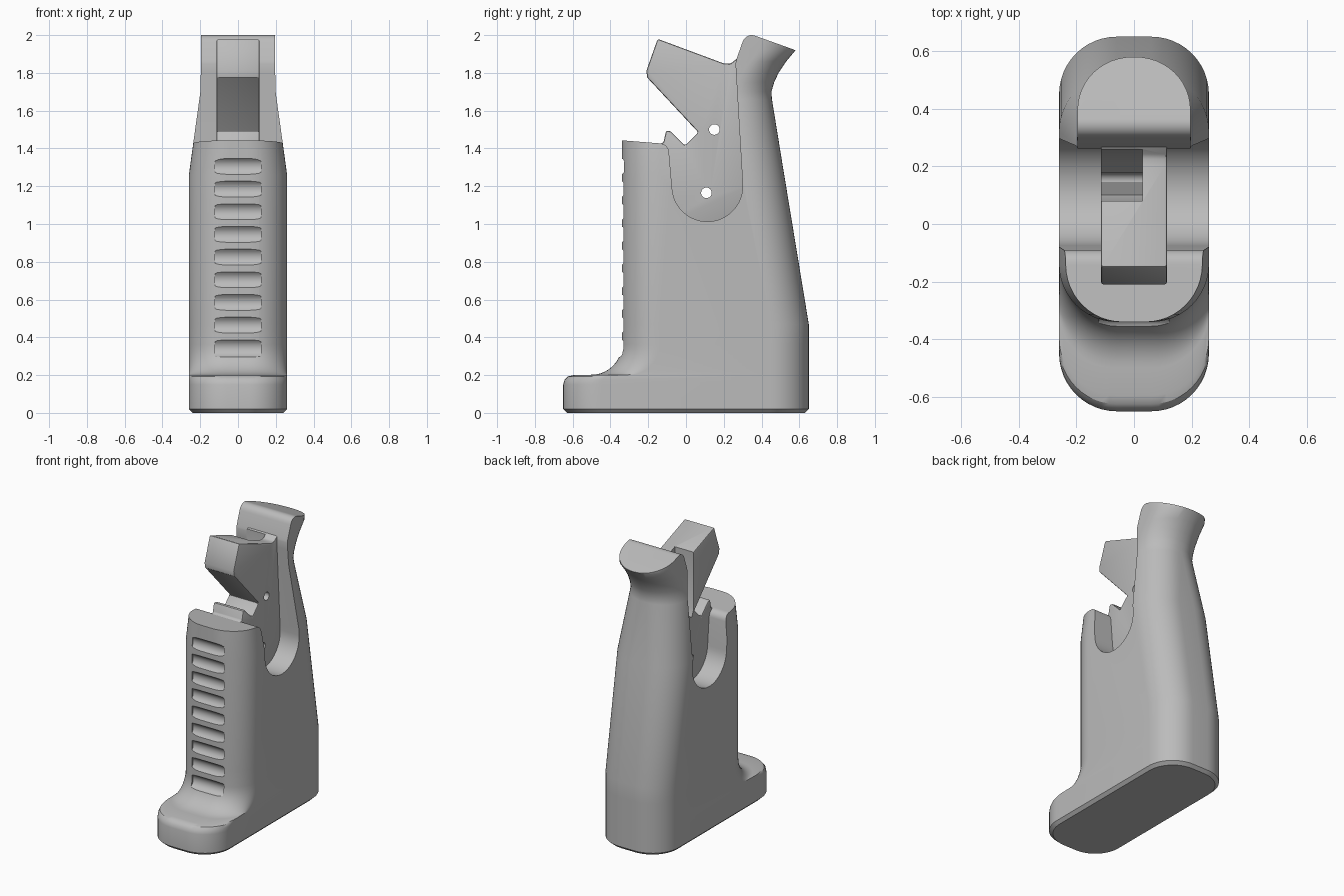
import bpy, bmesh, math

old = bpy.data.objects.get("Cube")
if old:
    bpy.data.objects.remove(old, do_unlink=True)

grey = bpy.data.materials.new("plain_grey")
grey.use_nodes = True
grey.diffuse_color = (0.5, 0.5, 0.5, 1)
grey.node_tree.nodes["Principled BSDF"].inputs["Base Color"].default_value = (0.5, 0.5, 0.5, 1)


def make_object(name, bm):
    bmesh.ops.recalc_face_normals(bm, faces=bm.faces[:])
    mesh = bpy.data.meshes.new(name)
    bm.to_mesh(mesh)
    bm.free()
    mesh.materials.append(grey)
    obj = bpy.data.objects.new(name, mesh)
    bpy.context.collection.objects.link(obj)
    return obj


def skin(bm, rings):
    """Close a stack of equal point rings into a solid."""
    loops = [[bm.verts.new(p) for p in ring] for ring in rings]
    n = len(loops[0])
    for a, b in zip(loops, loops[1:]):
        for i in range(n):
            j = (i + 1) % n
            bm.faces.new((a[i], a[j], b[j], b[i]))
    bm.faces.new(loops[0])
    bm.faces.new(loops[-1])


def extrude_x(bm, profile, x0, x1):
    """Extrude a side (y, z) profile across x."""
    skin(bm, [[(x, y, z) for y, z in profile] for x in (x0, x1)])


def arc(cy, cz, r, a0, a1, n):
    angles = [math.radians(a0 + (a1 - a0) * i / n) for i in range(n + 1)]
    return [(cy + r * math.cos(a), cz + r * math.sin(a)) for a in angles]


def section(z, front, back, w, r):
    """Rounded rectangle at height z."""
    ring = []
    corners = ((w - r, back - r, 0), (r - w, back - r, 90),
               (r - w, front + r, 180), (w - r, front + r, 270))
    for cx, cy, a in corners:
        ring += [(x, y, z) for x, y in arc(cx, cy, r, a, a + 90, 12)]
    return ring


def apply_modifier(obj, kind, **settings):
    mod = obj.modifiers.new(kind, kind)
    for key, value in settings.items():
        setattr(mod, key, value)
    bpy.context.view_layer.objects.active = obj
    bpy.ops.object.modifier_apply(modifier=mod.name)


def cut(obj, bm):
    cutter = make_object("cutter", bm)
    cutter.hide_render = True
    apply_modifier(obj, "BOOLEAN", operation="DIFFERENCE", solver="EXACT", object=cutter)
    bpy.data.objects.remove(cutter, do_unlink=True)


# Grip body: toe, concave sweep, upright handle, tapering back, flared horn
stack = [(0, -0.63, 0.63, 0.24, 0.19), (0.02, -0.65, 0.65, 0.26, 0.2),
         (0.15, -0.65, 0.65, 0.26, 0.2), (0.175, -0.643, 0.65, 0.26, 0.2),
         (0.193, -0.625, 0.65, 0.26, 0.2), (0.2, -0.595, 0.65, 0.26, 0.2)]
for y, z in arc(-0.5, 0.362, 0.16, 270, 360, 10):
    stack.append((z, y, 0.65, 0.26, 0.2))
stack += [(0.47, -0.34, 0.65, 0.26, 0.2), (1.26, -0.34, 0.52, 0.26, 0.2),
          (1.66, -0.34, 0.455, 0.205, 0.19), (1.7, -0.34, 0.452, 0.2, 0.19),
          (1.75, -0.34, 0.467, 0.198, 0.19), (1.8, -0.34, 0.49, 0.197, 0.19),
          (1.86, -0.34, 0.53, 0.196, 0.19), (1.92, -0.34, 0.58, 0.196, 0.19),
          (2.1, -0.34, 0.6, 0.196, 0.19)]
bm = bmesh.new()
skin(bm, [section(*s) for s in stack])
body = make_object("grip_body", bm)

# Side outline above the handle: front shoulder, U slot, horn
outline = [(-0.9, 1.443), (-0.34, 1.443)]
outline += arc(-0.14, 1.377, 0.05, 90, 5, 6)
outline += arc(0.113, 1.2, 0.187, 183, 363, 24)
outline += [(0.262, 1.85), (0.268, 1.875), (0.298, 1.96)]
outline += arc(0.348, 1.95, 0.05, 160, 70, 6)
outline += [(0.58, 1.92), (0.9, 1.81), (0.9, 2.4), (-0.9, 2.4)]
bm = bmesh.new()
extrude_x(bm, outline, -0.5, 0.5)
cut(body, bm)

# Finger grooves down the front
bm = bmesh.new()
for i in range(9):
    extrude_x(bm, arc(-0.37, 1.305 - 0.12 * i, 0.052, 0, 345, 23), -0.122, 0.122)
cut(body, bm)

# Central jaw plate with hook and beak
jaw = [(-0.15, 1.98), (0.2, 1.85), (0.235, 1.848), (0.3, 1.9), (0.34, 1.2),
       (0.2, 0.95), (-0.2, 0.95), (-0.2, 1.41), (-0.12, 1.43), (-0.105, 1.495),
       (-0.08, 1.49), (-0.005, 1.415), (0.065, 1.485), (-0.205, 1.775), (-0.21, 1.81)]
bm = bmesh.new()
extrude_x(bm, jaw, -0.115, 0.115)
plate = make_object("jaw_plate", bm)
apply_modifier(plate, "BEVEL", width=0.01, segments=2, limit_method="ANGLE",
               angle_limit=math.radians(40))

# Pocket opening on one side of the plate
pocket = [(0.08, 2.2), (0.08, 1.5), (0.1, 1.45), (0.16, 1.48),
          (0.22, 1.56), (0.259, 1.7), (0.259, 2.2)]
bm = bmesh.new()
extrude_x(bm, pocket, -0.3, 0.03)
cut(plate, bm)

# Pin holes through the plate
bm = bmesh.new()
for y, z in ((0.15, 1.5), (0.108, 1.165)):
    extrude_x(bm, arc(y, z, 0.028, 0, 345, 23), -0.5, 0.5)
cut(plate, bm)

# Smooth shading with crisp edges
for obj in (body, plate):
    bpy.ops.object.select_all(action="DESELECT")
    obj.select_set(True)
    bpy.context.view_layer.objects.active = obj
    bpy.ops.object.shade_smooth_by_angle(angle=math.radians(32))
